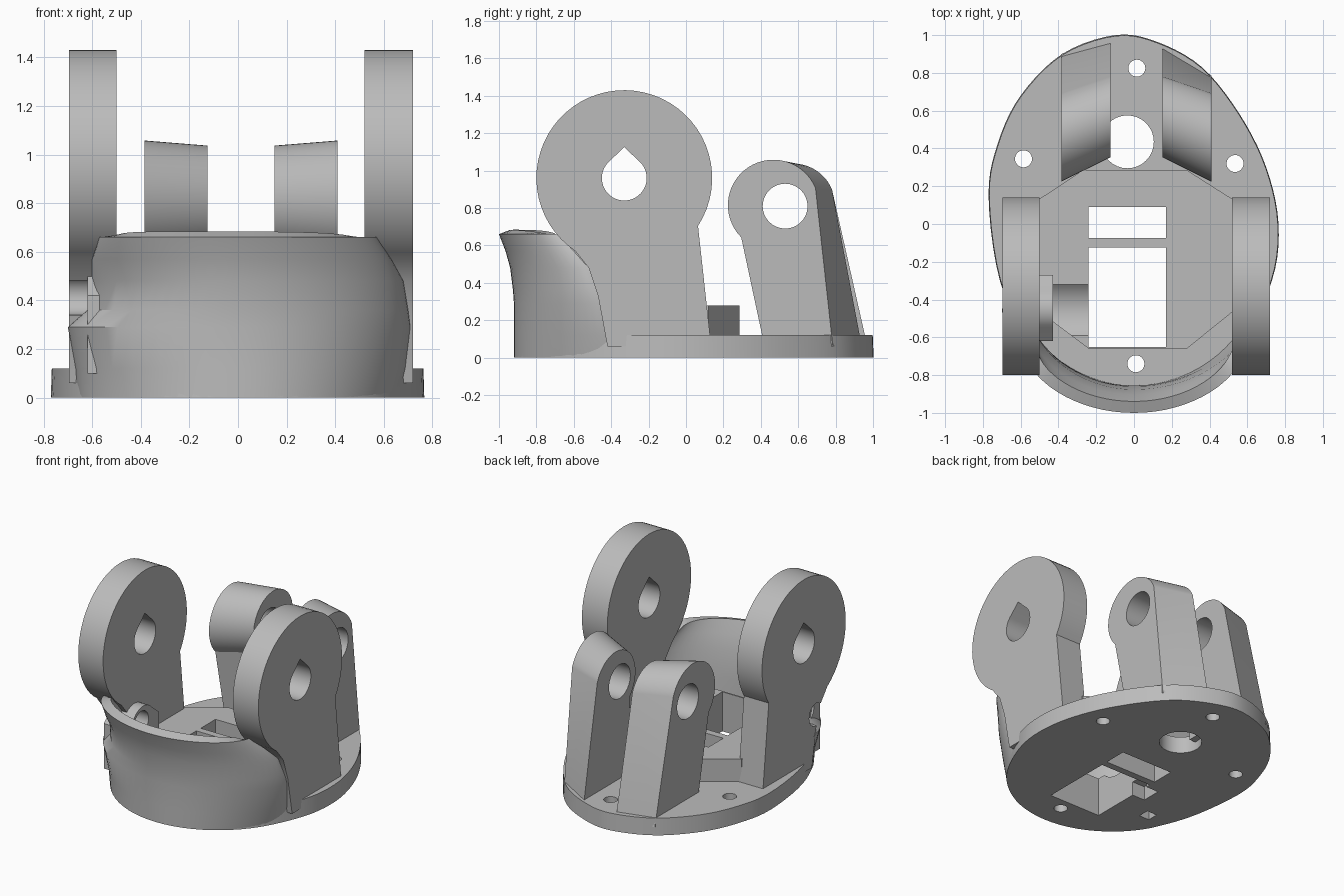
import bpy, bmesh, math
from mathutils import Vector

cube = bpy.data.objects.get("Cube")
if cube:
    bpy.data.objects.remove(cube, do_unlink=True)

grey = bpy.data.materials.new("plain grey")
grey.use_nodes = True
grey.diffuse_color = (0.5, 0.5, 0.5, 1)
grey.node_tree.nodes["Principled BSDF"].inputs["Base Color"].default_value = (0.5, 0.5, 0.5, 1)


def make(name, bm):
    bmesh.ops.recalc_face_normals(bm, faces=bm.faces)
    mesh = bpy.data.meshes.new(name)
    bm.to_mesh(mesh)
    bm.free()
    mesh.materials.append(grey)
    obj = bpy.data.objects.new(name, mesh)
    bpy.context.collection.objects.link(obj)
    return obj


def loft(name, ring_a, ring_b):
    """Closed solid between two rings with equal point counts."""
    bm = bmesh.new()
    a = [bm.verts.new(p) for p in ring_a]
    b = [bm.verts.new(p) for p in ring_b]
    bm.faces.new(a)
    bm.faces.new(b)
    for i in range(len(a)):
        j = (i + 1) % len(a)
        bm.faces.new((a[i], a[j], b[j], b[i]))
    return make(name, bm)


def prism_z(name, pts, low, high, taper=1.0):
    return loft(name, [(x, y, low) for x, y in pts],
                [(x * taper, y * taper, high) for x, y in pts])


def prism_x(name, pts, low, high):
    return loft(name, [(low, y, z) for y, z in pts], [(high, y, z) for y, z in pts])


def arc(cx, cy, r, start, end, steps):
    """Points on an arc, angles in degrees."""
    angles = [math.radians(start + (end - start) * i / steps) for i in range(steps + 1)]
    return [(cx + r * math.cos(t), cy + r * math.sin(t)) for t in angles]


def circle(cx, cy, r, steps=32):
    return arc(cx, cy, r, 0, 360, steps)[:-1]


def rect(x0, x1, y0, y1):
    return [(x0, y0), (x1, y0), (x1, y1), (x0, y1)]


def smooth_loop(pts, steps=5):
    """Closed curve passing through the given points."""
    out, n = [], len(pts)
    for i in range(n):
        p, q, r, s = (Vector(pts[(i + k) % n]) for k in (-1, 0, 1, 2))
        for k in range(steps):
            t = k / steps
            v = q + (r - p) * t / 2 + (p * 2 - q * 5 + r * 4 - s) * t * t / 2
            v += (q * 3 - p - r * 3 + s) * t ** 3 / 2
            out.append((v.x, v.y))
    return out


def apply(obj, mod):
    bpy.ops.object.select_all(action='DESELECT')
    bpy.context.view_layer.objects.active = obj
    obj.select_set(True)
    bpy.ops.object.modifier_apply(modifier=mod.name)


def cut(obj, *cutters):
    for cutter in cutters:
        mod = obj.modifiers.new("cut", 'BOOLEAN')
        mod.operation, mod.solver, mod.object = 'DIFFERENCE', 'EXACT', cutter
        apply(obj, mod)


# oval base plate
outline = [(-.77, .15), (-.72, .43), (-.6, .68), (-.38, .9), (-.1, 1), (.12, .965),
           (.36, .83), (.56, .58), (.7, .3), (.765, 0), (.73, -.3), (.56, -.64),
           (.3, -.85), (0, -.92), (-.3, -.85), (-.55, -.64), (-.71, -.3)]
plate = prism_z("base_plate", smooth_loop(outline), 0, .12, .995)

# raised eight-sided floor
floor = prism_z("raised_floor", [(-.27, .285), (.28, .285), (.54, .12), (.54, -.45),
                                 (.28, -.66), (-.24, -.66), (-.52, -.45), (-.52, .12)],
                .06, .28)

# openings through plate and floor
windows = [prism_z("rear_window_cutter", rect(-.24, .17, -.075, .09), -.2, .8),
           prism_z("front_window_cutter", rect(-.24, .17, -.65, -.125), -.2, .8)]
holes = [prism_z("hole_cutter", circle(x, y, r), -.2, .2) for x, y, r in
         ((-.585, .345, .045), (.535, .32, .045), (.015, .825, .045),
          (.01, -.74, .045), (-.035, .435, .14))]
pockets = [prism_z("pocket_cutter", rect(-.53, -.45, -.48, -.4), -.2, .1),
           prism_z("notch_cutter", rect(-.34, -.2, -.3, -.16), -.2, .1)]
trough = prism_x("trough_cutter", circle(-.455, .42, .195, 48), -.43, -.2)
cut(plate, *windows, *holes, *pockets)
cut(floor, *windows, *pockets, trough)

# tall side arms with teardrop holes
arm_profile = (arc(-.33, .96, .47, -33, 236, 44)
               + [(-.52, .48), (-.47, .33), (-.42, .06), (.135, .06)])
teardrop = arc(-.33, .96, .12, -225, 45, 28) + [(-.33, 1.125)]
tear_cutter = prism_x("teardrop_cutter", teardrop, -1, 1)
side_bore = prism_x("side_bore_cutter", circle(-.47, .42, .08), -1, -.3)
right_arm = prism_x("right_arm", arm_profile, -.695, -.5)
left_arm = prism_x("left_arm", arm_profile, .52, .72)
cut(right_arm, tear_cutter, side_bore)
cut(left_arm, tear_cutter)

# bored boss inside the right arm
boss = prism_x("shaft_boss", [(-.27, .1), (-.27, .42)] + arc(-.45, .4, .13, 40, 140, 10)
               + [(-.62, .42), (-.62, .1)], -.62, -.43)
cut(boss, side_bore)

# rear lugs, larger towards the outside
lug_bore = prism_x("lug_bore_cutter", circle(.53, .81, .12), -1, 1)


def lug_ring(x, centre, r, foot_front, foot_back):
    pts = arc(centre, .815, r, 22, 225, 30) + [(foot_front, .06), (foot_back, .06)]
    return [(x, y, z) for y, z in pts]


lugs = []
for name, outer, inner, back_out, back_in in (("right_lug", -.385, -.125, .9, .97),
                                              ("left_lug", .41, .15, .785, .94)):
    lug = loft(name, lug_ring(outer, .467, .243, .42, back_out),
               lug_ring(inner, .575, .222, .42, back_in))
    cut(lug, lug_bore)
    lugs.append(lug)

# curved front guard: height, right end x, left end x, end y, front y
rows = [(0, .66, .66, -.4, -.92), (.12, .67, .69, -.41, -.92), (.29, .7, .71, -.45, -.92),
        (.36, .62, .7, -.48, -.925), (.48, .6, .68, -.52, -.94), (.57, .6, .63, -.6, -.965),
        (.66, .57, .57, -.69, -1)]
bm = bmesh.new()
grid = []
steps = 32
for z, right, left, end_y, front_y in rows:
    row = []
    for i in range(steps + 1):
        t = math.radians(-90 + 180 * i / steps)
        x = math.sin(t) * (left if t > 0 else right)
        y = end_y + (front_y - end_y) * abs(math.cos(t)) ** 1.25
        row.append(bm.verts.new((x, y, z)))
    grid.append(row)
for low, high in zip(grid, grid[1:]):
    for i in range(steps):
        bm.faces.new((low[i], low[i + 1], high[i + 1], high[i]))
guard = make("front_guard", bm)
facing = sum(p.normal.y for p in guard.data.polygons)
thick = guard.modifiers.new("thickness", 'SOLIDIFY')
thick.thickness = .065
thick.offset = -1 if facing < 0 else 1
apply(guard, thick)

# remove helpers and shade the parts
for obj in list(bpy.data.objects):
    if "_cutter" in obj.name:
        bpy.data.objects.remove(obj, do_unlink=True)
bpy.ops.object.select_all(action='DESELECT')
for obj in [plate, floor, right_arm, left_arm, boss, guard] + lugs:
    obj.select_set(True)
bpy.context.view_layer.objects.active = plate
bpy.ops.object.shade_smooth_by_angle(angle=math.radians(30))
